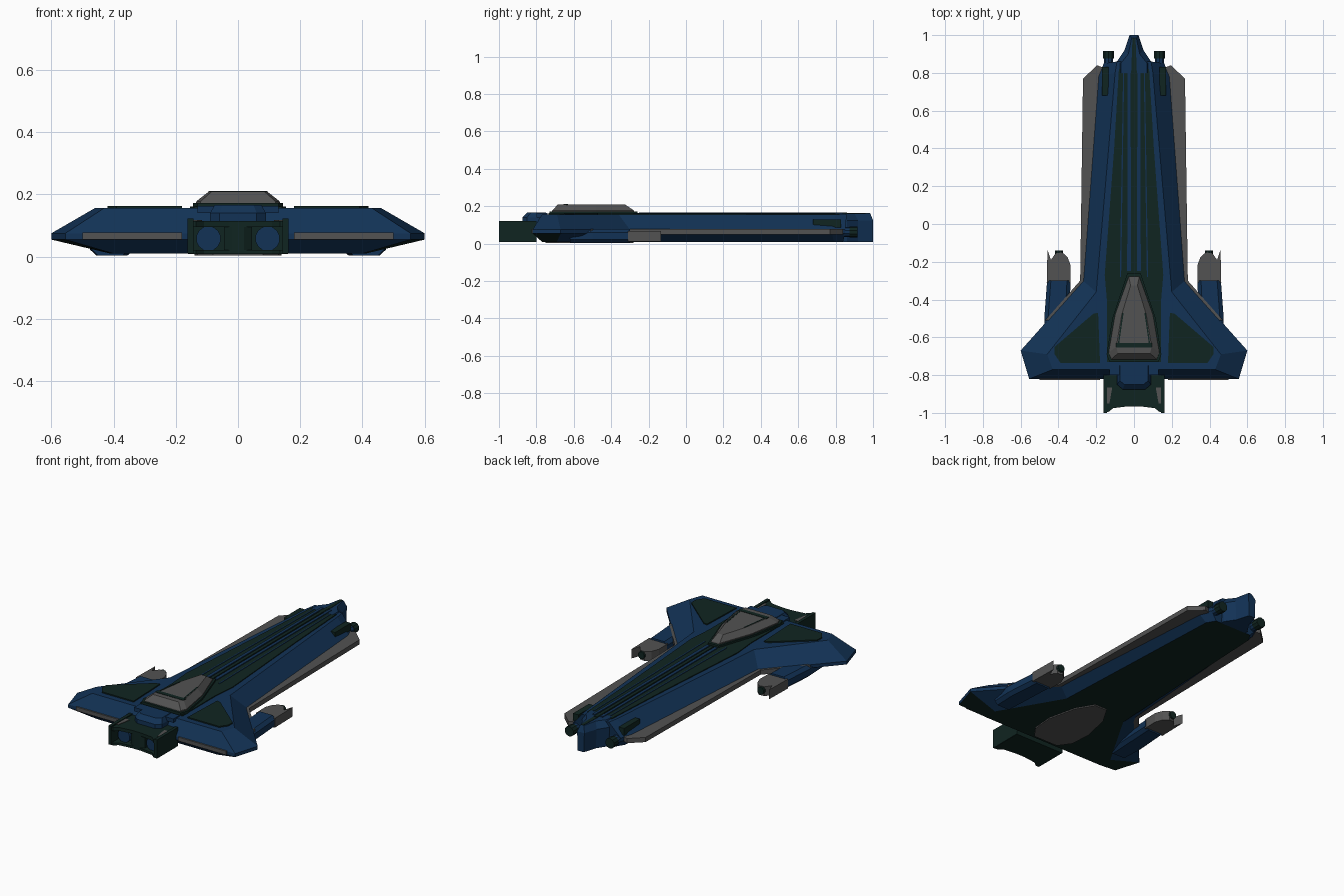
import bpy, bmesh, math
from mathutils import Matrix, Vector

if "Cube" in bpy.data.objects:
    bpy.data.objects.remove(bpy.data.objects["Cube"])


def material(name, rgb):
    m = bpy.data.materials.new(name)
    m.diffuse_color = (*rgb, 1)
    m.use_nodes = True
    m.node_tree.nodes["Principled BSDF"].inputs["Base Color"].default_value = m.diffuse_color
    return m


BLUE = material("navy blue", (0.006, 0.032, 0.092))
GREEN = material("dark green", (0.005, 0.018, 0.015))
GREY = material("grey", (0.085, 0.085, 0.085))


def add_object(name, bm, mats):
    bmesh.ops.recalc_face_normals(bm, faces=bm.faces)
    me = bpy.data.meshes.new(name)
    bm.to_mesh(me)
    bm.free()
    for m in mats:
        me.materials.append(m)
    ob = bpy.data.objects.new(name, me)
    bpy.context.collection.objects.link(ob)
    return ob


def mirror(ob):
    ob.modifiers.new("mirror", "MIRROR")
    return ob


def whole(half):
    """Reflect a right-hand outline to make a closed symmetric one."""
    return half + [(-x, y) for x, y in reversed(half) if x > 1e-6]


def loft(name, rings, mats, rule=None):
    """Stack outlines [(points, z)] with equal counts into a closed solid."""
    bm = bmesh.new()
    loops = [[bm.verts.new((x, y, z)) for x, y in pts] for pts, z in rings]
    n = len(loops[0])
    for a, b in zip(loops, loops[1:]):
        for i in range(n):
            j = (i + 1) % n
            bm.faces.new((a[i], a[j], b[j], b[i]))
    bm.faces.new(loops[0])
    bm.faces.new(loops[-1])
    bmesh.ops.recalc_face_normals(bm, faces=bm.faces)
    if rule:
        for f in bm.faces:
            f.material_index = rule(f.calc_center_median(), f.normal)
    return add_object(name, bm, mats)


def slab(name, pts, z0, z1, mat):
    return loft(name, [(pts, z0), (pts, z1)], [mat])


def rect(x0, x1, y0, y1):
    return [(x0, y0), (x1, y0), (x1, y1), (x0, y1)]


def barrel(name, x, y0, y1, z, r, mat, sides=10):
    bm = bmesh.new()
    bmesh.ops.create_cone(bm, cap_ends=True, segments=sides, radius1=r, radius2=r,
                          depth=y1 - y0, matrix=Matrix.Translation((x, (y0 + y1) / 2, z))
                          @ Matrix.Rotation(math.pi / 2, 4, 'X'))
    return mirror(add_object(name, bm, [mat]))


# Main hull with swept wings: belly, edge band, sloped sides, flat deck
belly = whole([(.12, .84), (.15, .79), (.20, -.33), (.41, -.69), (.40, -.77)])
edge = whole([(.16, .85), (.19, .78), (.27, -.3), (.60, -.67), (.555, -.82)])
deck = whole([(.09, .86), (.10, .80), (.20, -.36), (.46, -.69), (.43, -.77)])
loft("hull", [(belly, .01), (edge, .055), (edge, .075), (deck, .156)], [BLUE, GREEN],
     lambda c, n: 1 if n.z < -.95 else 0)

# Tail wedge
loft("tail_wedge", [
    (whole([(.02, 1.0), (.045, .92), (.085, .86), (.085, .8)]), .01),
    (whole([(.024, 1.0), (.05, .92), (.09, .86), (.09, .8)]), .125),
    (whole([(.012, .985), (.03, .90), (.07, .85), (.07, .8)]), .162)], [BLUE])
slab("tail_wedge_stripe", whole([(.008, .985), (.015, .8)]), .158, .164, GREEN)

# Grey skirt plates along the edges
mirror(slab("side_skirt", [(.14, .82), (.195, .84), (.27, .77), (.285, -.3), (.47, -.51),
                           (.30, -.50), (.2, 0)], .05, .078, GREY))
mirror(slab("front_edge_strip", rect(.18, .50, -.827, -.80), .055, .078, GREY))

# Deck panels
slab("spine_panel", whole([(.08, .82), (.105, .4), (.155, -.27), (.142, -.42), (.142, -.73)]),
     .15, .161, GREEN)
mirror(slab("spine_rib", [(.018, .84), (.034, .84), (.036, -.25), (.016, -.25)],
            .158, .166, BLUE))
slab("spine_ridge", rect(-.010, .010, -.25, .86), .158, .166, GREEN)
mirror(slab("outer_spine_rib", [(.052, .80), (.058, .80), (.075, -.28), (.068, -.28)],
            .158, .164, BLUE))
mirror(slab("wing_panel", [(.19, -.47), (.215, -.475), (.42, -.65), (.42, -.69), (.39, -.735),
                           (.18, -.735)], .15, .163, GREEN))
mirror(slab("tail_corner_patch", rect(.135, .17, .68, .83), .085, .128, GREEN))

# Canopy with sill and cross band
slab("canopy_sill", whole([(.035, -.26), (.115, -.5), (.145, -.69), (.13, -.73)]),
     .155, .172, GREEN)
loft("canopy", [
    (whole([(.028, -.275), (.10, -.48), (.135, -.68), (.12, -.72)]), .165),
    (whole([(.028, -.28), (.10, -.48), (.134, -.68), (.12, -.715)]), .178),
    (whole([(.018, -.325), (.065, -.48), (.094, -.65), (.085, -.685)]), .209)], [GREY])
slab("canopy_band", rect(-.094, .094, -.655, -.63), .204, .211, GREEN)
mirror(slab("canopy_frame", [(.055, -.47), (.062, -.47), (.085, -.63), (.078, -.63)],
            .205, .2105, GREEN))

# Belly hatch
slab("belly_hatch", whole([(.04, -.28), (.10, -.38), (.14, -.55), (.13, -.68), (.08, -.75)]),
     .003, .012, GREY)

# Front brow over the intake
loft("front_brow", [
    (whole([(.09, -.74), (.09, -.85), (.06, -.875)]), .10),
    (whole([(.09, -.74), (.09, -.85), (.06, -.875)]), .14),
    (whole([(.075, -.75), (.075, -.83), (.05, -.85)]), .166)], [BLUE])
slab("brow_cap", rect(-.13, .13, -.80, -.74), .14, .163, BLUE)

# Front intake block: roof, floor, cheeks, middle pillar, engines
notch = whole([(.16, -.80), (.16, -.995), (.135, -.995), (.11, -.975), (.03, -.965)])
slab("intake_roof", notch, .095, .115, GREEN)
slab("intake_floor", notch, .008, .022, GREEN)
mirror(slab("intake_cheek", rect(.143, .162, -1.0, -.80), .01, .122, GREEN))
mirror(slab("cheek_plate", [(.115, -.865), (.145, -.865), (.145, -.95), (.13, -.95)],
            .11, .118, GREY))
slab("intake_pillar", whole([(.045, -.80), (.045, -.95), (.02, -.965)]), .012, .11, GREEN)
slab("intake_back", rect(-.15, .15, -.86, -.80), .012, .11, GREEN)
barrel("intake_engine", .095, -.95, -.84, .058, .04, BLUE, 14)

# Small barrels beside the tail wedge
barrel("tail_barrel", .135, .78, .90, .062, .026, BLUE)
barrel("tail_barrel_cap", .135, .875, .917, .062, .03, GREEN)

# Side pods under the wings: blue body, grey forked end
pod = [(.35, -.62), (.335, -.30), (.46, -.30), (.475, -.5), (.47, -.62)]
pod_in = [(.37, -.62), (.355, -.30), (.44, -.30), (.455, -.5), (.45, -.62)]
mirror(loft("pod_body", [(pod_in, .004), (pod, .022), (pod, .06), (pod_in, .078)], [BLUE]))
mirror(slab("pod_fork", [(.337, -.31), (.335, -.22), (.352, -.175), (.38, -.15), (.415, -.155),
                         (.44, -.19), (.458, -.135), (.462, -.31)], .012, .068, GREY))
barrel("pod_barrel", .397, -.20, -.14, .045, .022, GREEN)
